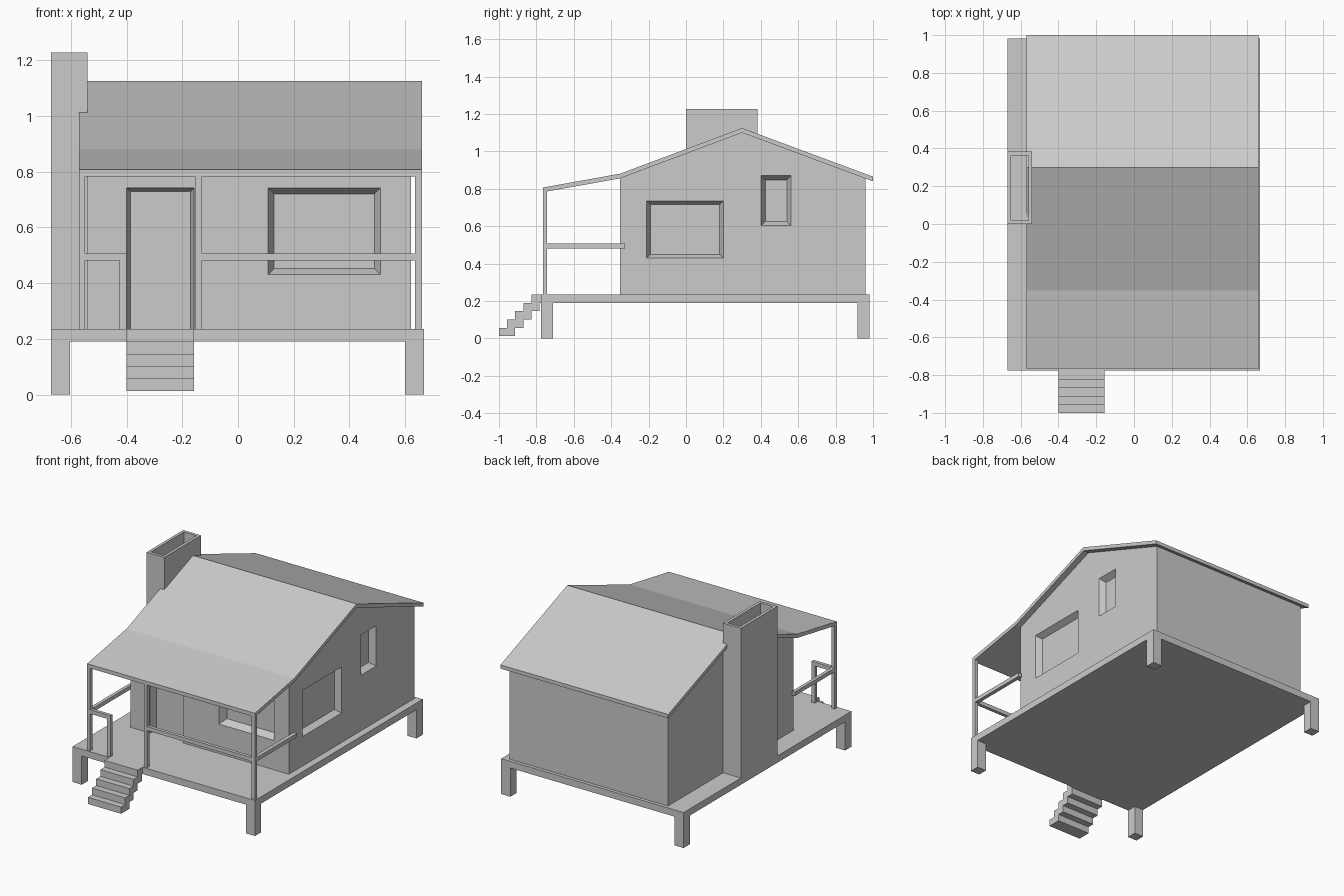
import bpy, bmesh

if "Cube" in bpy.data.objects:
    bpy.data.objects.remove(bpy.data.objects["Cube"])


def mesh_object(name, bm):
    bmesh.ops.recalc_face_normals(bm, faces=bm.faces)
    me = bpy.data.meshes.new(name)
    bm.to_mesh(me)
    bm.free()
    ob = bpy.data.objects.new(name, me)
    bpy.context.collection.objects.link(ob)
    return ob


def loft(name, ring_a, ring_b):
    """Solid between two matching closed rings of points."""
    bm = bmesh.new()
    a = [bm.verts.new(p) for p in ring_a]
    b = [bm.verts.new(p) for p in ring_b]
    bm.faces.new(a)
    bm.faces.new(b)
    for i in range(len(a)):
        j = (i + 1) % len(a)
        bm.faces.new((a[i], a[j], b[j], b[i]))
    return mesh_object(name, bm)


def profile(name, yz, x0, x1):
    """Side profile extruded along x."""
    return loft(name, [(x0, y, z) for y, z in yz], [(x1, y, z) for y, z in yz])


def box(name, x0, x1, y0, y1, z0, z1):
    return profile(name, [(y0, z0), (y1, z0), (y1, z1), (y0, z1)], x0, x1)


# Raised deck and its four corner legs
FLOOR = 0.235
box("deck", -0.67, 0.667, -0.775, 0.982, 0.19, FLOOR)
for sx, x in (("left", -0.67), ("right", 0.6)):
    for sy, y in (("front", -0.775), ("back", 0.917)):
        box(f"{sy}_{sx}_leg", x, x + 0.067, y, y + 0.065, 0, 0.19)

# Open stepped stair, each tread overlapping the next by half
rise, run = 0.0445, 0.0435
stair = []
for i in range(5):
    y = -1 + i * run
    stair += [(y, 0.0125 + i * rise), (y, 0.0125 + (i + 1) * rise)]
stair += [(-0.775, FLOOR), (-0.775, 0.0125 + 3 * rise)]
for i in (3, 2, 1):
    y = -1 + (i + 1) * run
    stair += [(y, 0.0125 + i * rise)] if i == 3 else [(y + run, 0.0125 + i * rise)]
    stair += [(y, 0.0125 + i * rise)] if i != 3 else []
    stair += [(y, 0.0125 + (i - 1) * rise)] if i == 1 else []
bpy_steps = [(-1 + i * run, 0.0125 + i * rise) for i in range(5)]
for i, (y, z) in enumerate(bpy_steps):
    box(f"step_{i + 1}", -0.4, -0.157, y, min(y + 2 * run, -0.775), z, z + rise)

# House body with gabled top
house = profile("house_walls", [(-0.352, FLOOR), (0.96, FLOOR), (0.96, 0.866),
                                (0.3, 1.11), (-0.352, 0.865)], -0.54, 0.62)


def recess(name, place, a0, a1, b0, b1, inset, depth):
    """Tapered pocket cut into a wall; place maps (across, up, inward) to xyz."""
    def ring(t):
        i = inset * t
        return [place(a, b, depth * t) for a, b in
                ((a0 + i, b0 + i), (a1 - i, b0 + i), (a1 - i, b1 - i), (a0 + i, b1 - i))]
    cutter = loft(name + "_cutter", ring(-0.2), ring(1))
    cutter.hide_render = True
    cutter.display_type = 'WIRE'
    mod = house.modifiers.new(name, 'BOOLEAN')
    mod.operation = 'DIFFERENCE'
    mod.solver = 'EXACT'
    mod.object = cutter


def front(a, b, d):
    return (a, -0.352 + d, b)


def right(a, b, d):
    return (0.62 - d, a, b)


recess("door", front, -0.4, -0.157, 0.2, 0.742, 0.014, 0.05)
recess("front_window", front, 0.107, 0.512, 0.43, 0.742, 0.023, 0.05)
recess("side_window", right, -0.21, 0.2, 0.43, 0.735, 0.02, 0.04)
recess("small_side_window", right, 0.402, 0.562, 0.603, 0.87, 0.022, 0.04)

# Roof slab running on over the porch
top = [(-0.765, 0.807), (-0.352, 0.881), (0.3, 1.125), (1.0, 0.865)]
profile("roof", top + [(y, z - 0.025) for y, z in reversed(top)], -0.57, 0.66)

# Porch posts
Y0, Y1 = -0.765, -0.743
for name, x0, x1, z1 in (("left_post", -0.57, -0.548, 0.79),
                         ("short_rail_post", -0.425, -0.4, 0.507),
                         ("middle_post", -0.155, -0.13, 0.79),
                         ("right_post", 0.635, 0.66, 0.79)):
    box(name, x0, x1, Y0, Y1, FLOOR, z1)

# Porch rails
R0, R1 = 0.481, 0.507
box("front_left_rail", -0.548, -0.425, Y0, Y1, R0, R1)
box("front_right_rail", -0.13, 0.635, Y0, Y1, R0, R1)
for name, x0, x1 in (("left_side_rail", -0.57, -0.548), ("right_side_rail", 0.635, 0.66)):
    box(name, x0, x1, Y1, -0.325, R0, R1)

# Chimney with hollow flue
chimney = box("chimney", -0.67, -0.54, 0.0, 0.383, FLOOR, 1.227)
bm = bmesh.new()
bm.from_mesh(chimney.data)
cap = max(bm.faces, key=lambda f: f.calc_center_median().z)
bmesh.ops.inset_region(bm, faces=[cap], thickness=0.027)
flue = bmesh.ops.extrude_discrete_faces(bm, faces=[cap])["faces"][0]
bmesh.ops.translate(bm, verts=flue.verts, vec=(0, 0, -0.2))
bm.to_mesh(chimney.data)
bm.free()
